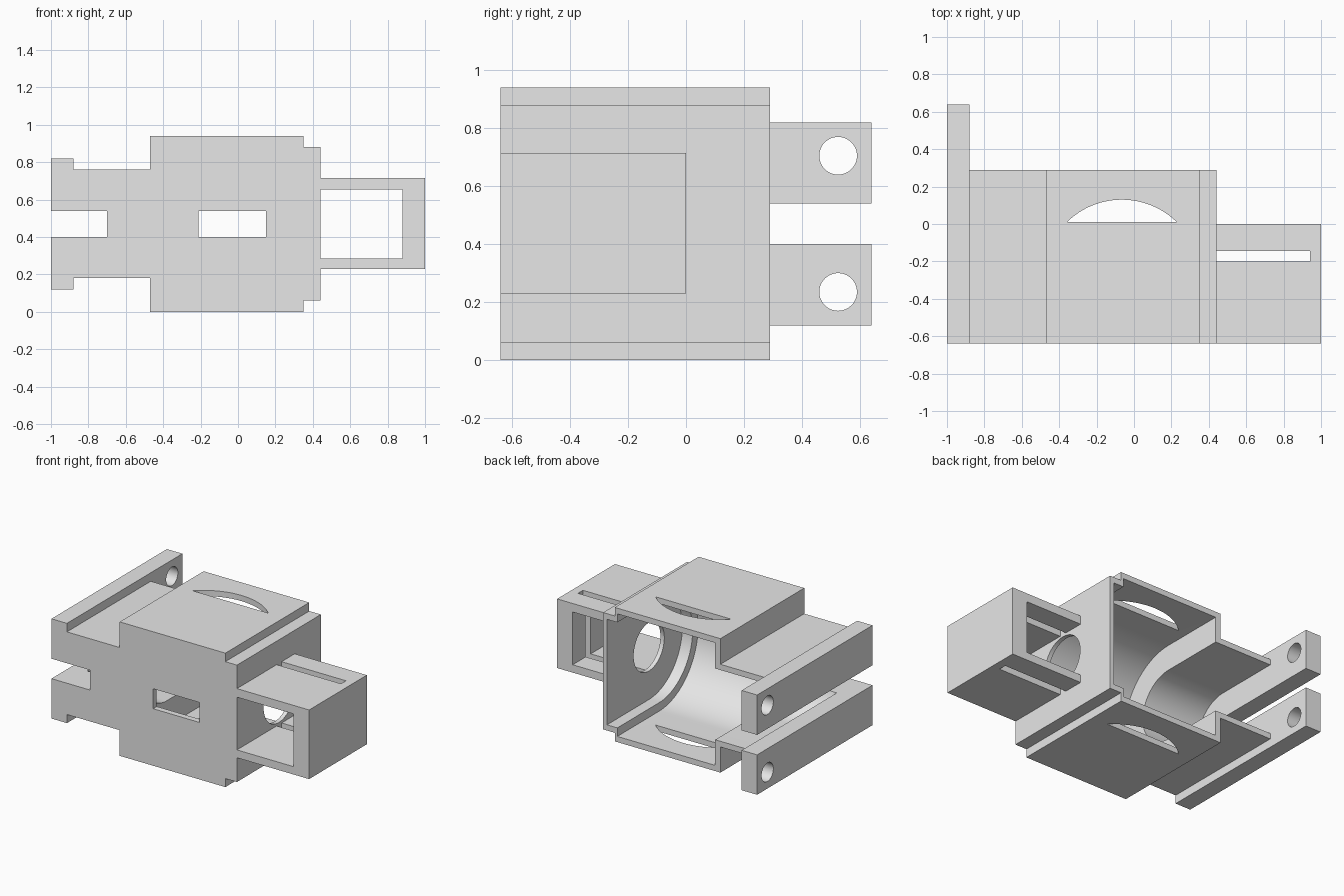
import bpy, bmesh
from math import sin, cos, pi, radians

if "Cube" in bpy.data.objects:
    bpy.data.objects.remove(bpy.data.objects["Cube"], do_unlink=True)

MID = 0.47      # height of the symmetry plane
AXIS_Y = -0.175  # depth of the bore axis
FRONT, BACK = -0.64, 0.29

grey = bpy.data.materials.new("light grey")
grey.use_nodes = True
grey.diffuse_color = (0.8, 0.8, 0.8, 1)
grey.node_tree.nodes["Principled BSDF"].inputs["Base Color"].default_value = (0.8, 0.8, 0.8, 1)


def prism(name, points, axis, lo, hi):
    """Extrude a 2D outline along one axis."""
    place = {"x": lambda a, b, t: (t, a, b),
             "y": lambda a, b, t: (a, t, b),
             "z": lambda a, b, t: (a, b, t)}[axis]
    bm = bmesh.new()
    rings = [[bm.verts.new(place(a, b, t)) for a, b in points] for t in (lo, hi)]
    n = len(points)
    for ring in rings:
        bm.faces.new(ring)
    for i in range(n):
        j = (i + 1) % n
        bm.faces.new((rings[0][i], rings[0][j], rings[1][j], rings[1][i]))
    bmesh.ops.recalc_face_normals(bm, faces=bm.faces)
    mesh = bpy.data.meshes.new(name)
    bm.to_mesh(mesh)
    bm.free()
    mesh.materials.append(grey)
    obj = bpy.data.objects.new(name, mesh)
    bpy.context.collection.objects.link(obj)
    return obj


def rect(a0, a1, b0, b1):
    return [(a0, b0), (a1, b0), (a1, b1), (a0, b1)]


def arc(ca, cb, r, start, end, steps):
    angles = [radians(start + (end - start) * i / steps) for i in range(steps + 1)]
    return [(ca + r * cos(t), cb + r * sin(t)) for t in angles]


def circle(ca, cb, r, steps=64):
    return arc(ca, cb, r, 0, 360, steps)[:-1]


def activate(obj):
    bpy.ops.object.select_all(action="DESELECT")
    obj.select_set(True)
    bpy.context.view_layer.objects.active = obj


def carve(obj, cutters):
    """Subtract each cutter, then remove it."""
    activate(obj)
    for cutter in cutters:
        cutter.hide_render = True
        mod = obj.modifiers.new("cut", "BOOLEAN")
        mod.operation, mod.solver, mod.object = "DIFFERENCE", "EXACT", cutter
        bpy.ops.object.modifier_apply(modifier=mod.name)
        bpy.data.objects.remove(cutter, do_unlink=True)
    bpy.ops.object.shade_smooth_by_angle(angle=radians(30))


def bore(r, x0, x1):
    """U-shaped channel, round at the front and open at the back."""
    outline = arc(AXIS_Y, MID, r, 90, 270, 48)
    outline += [(BACK + 0.1, MID - r), (BACK + 0.1, MID + r)]
    return prism("bore_cutter", outline, "x", x0, x1)


# Stepped housing, symmetric about its mid height
half = [(0.44, 0.41), (0.35, 0.41), (0.35, 0.47), (-0.47, 0.47), (-0.47, 0.29),
        (-0.88, 0.29), (-0.88, 0.35), (-1, 0.35), (-1, 0.07), (-0.7, 0.07)]
outline = [(x, MID + h) for x, h in half] + [(x, MID - h) for x, h in reversed(half)]
housing = prism("housing", outline, "y", FRONT, BACK)
carve(housing, [
    bore(0.43, -0.43, 0.33),
    bore(0.37, 0.2, 0.41),
    bore(0.25, -0.88, -0.3),
    # Front window, shaft hole and crescent slots
    prism("window_cutter", rect(-0.21, 0.15, 0.40, 0.54), "y", -0.8, -0.4),
    prism("shaft_cutter", circle(AXIS_Y, MID, 0.17), "x", 0.36, 0.6),
    prism("slot_cutter", arc(-0.065, -0.29, 0.42, 45.6, 134.4, 32), "z", -0.2, 1.2),
])

# Mounting arms with bolt holes
for name, side in (("upper_arm", 1), ("lower_arm", -1)):
    z0, z1 = sorted((MID + side * 0.07, MID + side * 0.35))
    arm = prism(name, rect(-1, -0.88, z0, z1), "y", BACK, 0.64)
    carve(arm, [prism("bolt_cutter", circle(0.525, MID + side * 0.235, 0.065, 48),
                      "x", -1.2, -0.7)])

# Side bracket: open frame with a narrow slot through top and bottom
frame = [(0.44, 0.715), (1, 0.715), (1, 0.23), (0.44, 0.23),
         (0.44, 0.285), (0.88, 0.285), (0.88, 0.655), (0.44, 0.655)]
bracket = prism("side_bracket", frame, "y", FRONT, 0)
carve(bracket, [prism("groove_cutter", rect(0.4, 0.94, -0.2, -0.145), "z", 0, 1)])
